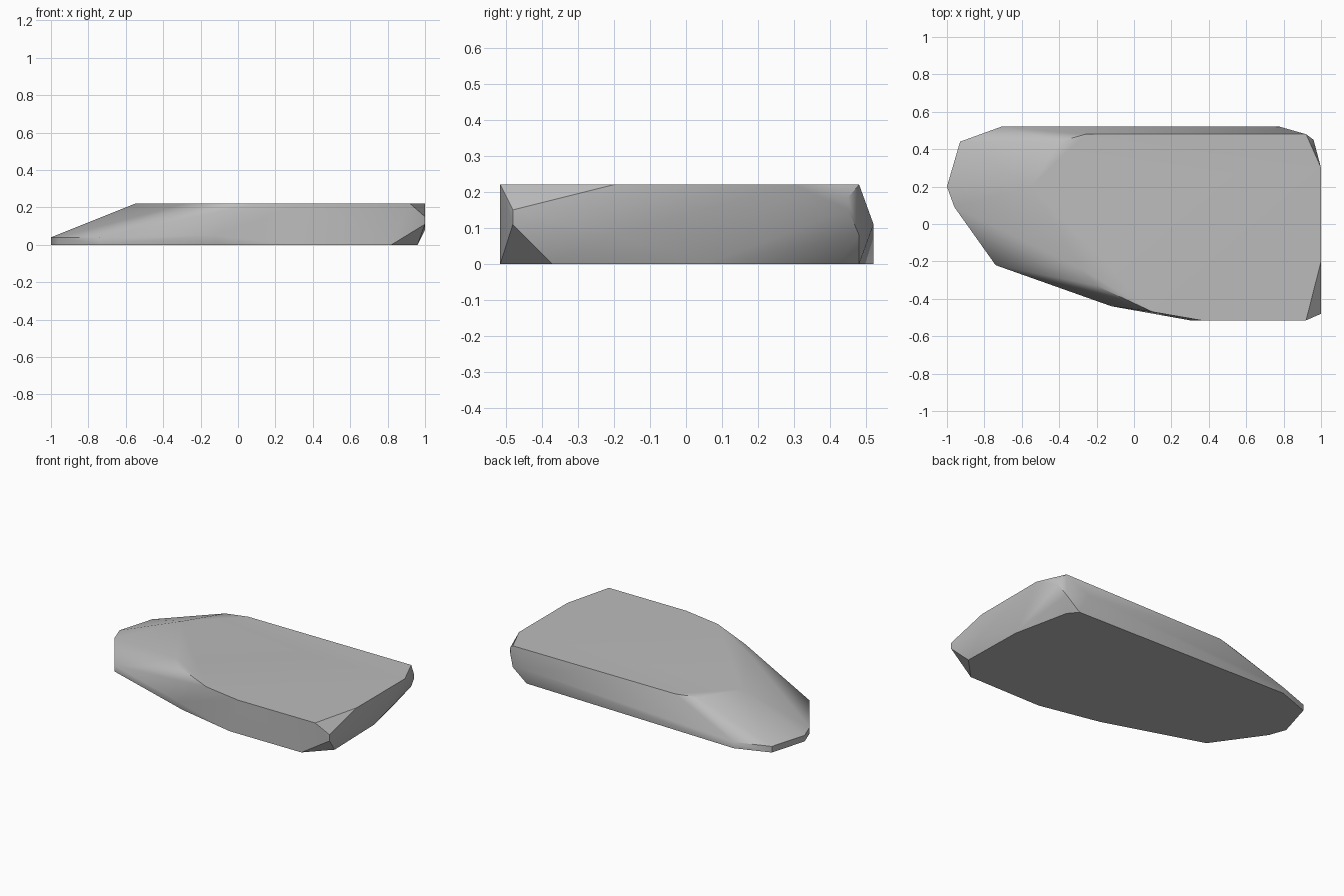
import bpy
import bmesh
import math

cube = bpy.data.objects.get("Cube")
if cube:
    bpy.data.objects.remove(cube)

# Plain grey stone
stone = bpy.data.materials.new("grey_stone")
stone.use_nodes = True
colour = (0.5, 0.5, 0.5, 1)
stone.diffuse_color = colour
stone.node_tree.nodes["Principled BSDF"].inputs["Base Color"].default_value = colour

TOP, LIP = 0.22, 0.04

# Flat top outline
top = [(-0.26, 0.48), (0.92, 0.48), (1, 0.3), (1, -0.2), (0.92, -0.515), (0.36, -0.515),
       (0.1, -0.47), (-0.2, -0.33), (-0.28, -0.24), (-0.55, 0.2), (-0.4, 0.44)]
# Flat underside outline
base = [(0.82, 0.48), (0.87, 0.42), (0.95, 0.05), (0.96, -0.37), (0.82, -0.515),
        (0.3, -0.515), (-0.1, -0.43)]
# Thin upright lip round the low end, shared by both heights
lip = [(-0.74, -0.22), (-0.96, 0.09), (-1, 0.2), (-0.93, 0.44), (-0.71, 0.52)]
# Chipped corners and bulging sides
chips = [(1, -0.48, 0.15), (1, -0.48, 0.11), (1, -0.2, 0.08), (0.96, 0.45, 0.185),
         (0.96, 0.45, 0.15), (0.92, 0.48, 0.08), (0.78, 0.52, 0.11), (-0.12, -0.44, 0.05)]

points = [(x, y, TOP) for x, y in top] + [(x, y, 0) for x, y in base + lip]
points += [(x, y, LIP) for x, y in lip] + chips

# Wrap the outlines into one faceted slab
bm = bmesh.new()
for p in points:
    bm.verts.new(p)
hull = bmesh.ops.convex_hull(bm, input=bm.verts)
spare = {v for v in hull["geom_interior"] + hull["geom_unused"] if isinstance(v, bmesh.types.BMVert)}
bmesh.ops.delete(bm, geom=list(spare), context="VERTS")
bmesh.ops.dissolve_limit(bm, angle_limit=math.radians(1), verts=bm.verts, edges=bm.edges)
bmesh.ops.recalc_face_normals(bm, faces=bm.faces)
mesh = bpy.data.meshes.new("flat_rock")
bm.to_mesh(mesh)
bm.free()
mesh.materials.append(stone)

rock = bpy.data.objects.new("flat_rock", mesh)
bpy.context.collection.objects.link(rock)
bpy.context.view_layer.objects.active = rock
rock.select_set(True)
bpy.ops.object.shade_smooth_by_angle(angle=math.radians(40))
